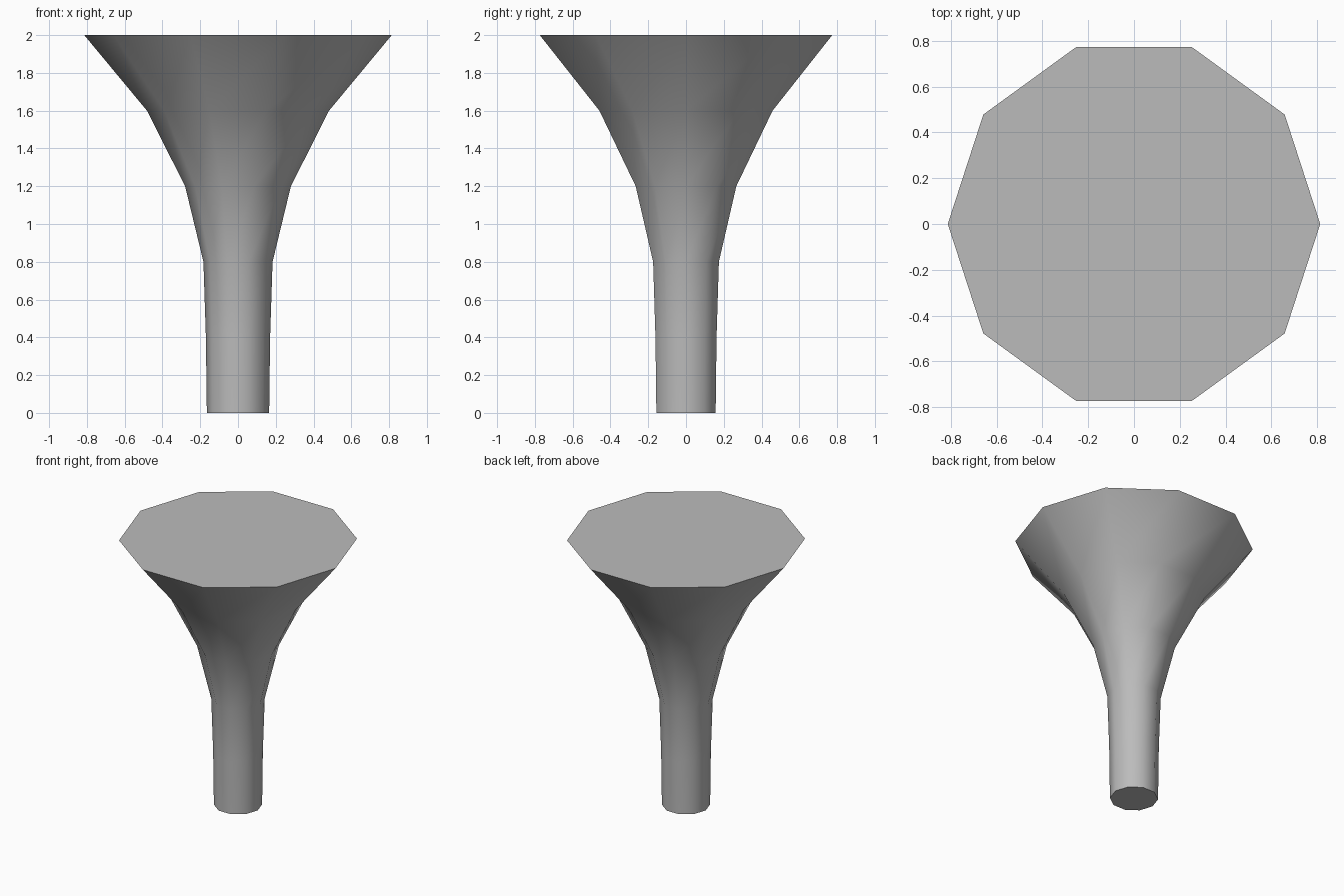
import bpy
import bmesh
from math import cos, sin, tau

cube = bpy.data.objects.get("Cube")
if cube:
    bpy.data.objects.remove(cube, do_unlink=True)

SIDES = 10
# Flaring profile from foot to rim: (radius, height)
PROFILE = [(0.165, 0), (0.17, 0.4), (0.183, 0.8),
           (0.28, 1.2), (0.482, 1.6), (0.814, 2)]

# Plain grey material
grey = bpy.data.materials.new("plain grey")
grey.use_nodes = True
colour = (0.5, 0.5, 0.5, 1)
grey.diffuse_color = colour
grey.node_tree.nodes["Principled BSDF"].inputs["Base Color"].default_value = colour

# Stack ten-sided rings along the profile
bm = bmesh.new()
rings = [[bm.verts.new((r * cos(tau * i / SIDES), r * sin(tau * i / SIDES), z))
          for i in range(SIDES)] for r, z in PROFILE]

# Smooth flared wall
for low, high in zip(rings, rings[1:]):
    for i in range(SIDES):
        j = (i + 1) % SIDES
        bm.faces.new((low[i], low[j], high[j], high[i])).smooth = True

# Flat foot and flat top, with sharp rims
for cap in (bm.faces.new(rings[0][::-1]), bm.faces.new(rings[-1])):
    cap.smooth = False
    for edge in cap.edges:
        edge.smooth = False

mesh = bpy.data.meshes.new("flared_pedestal")
bm.to_mesh(mesh)
bm.free()
mesh.materials.append(grey)
pedestal = bpy.data.objects.new("flared_pedestal", mesh)
bpy.context.collection.objects.link(pedestal)
